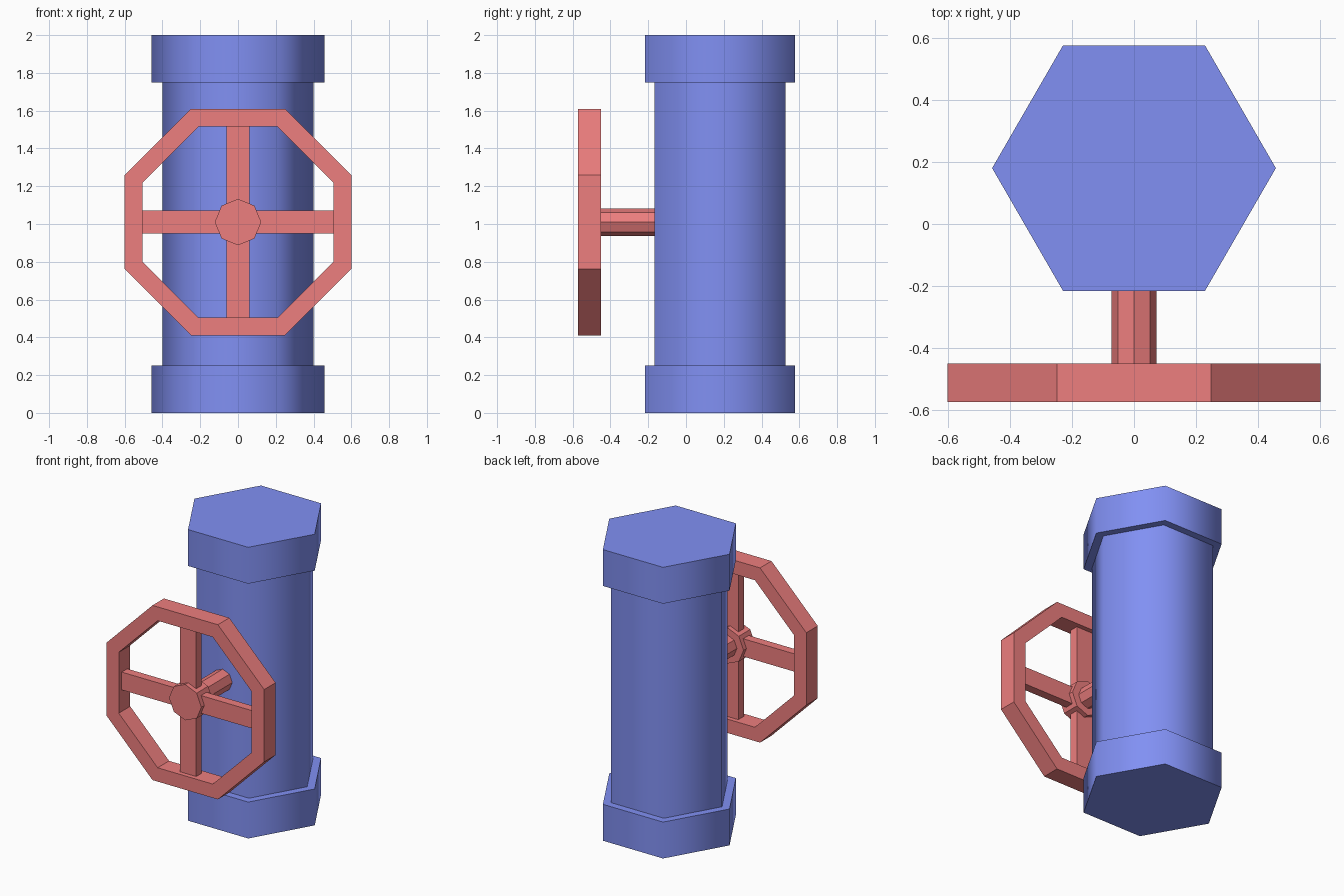
import bpy
from math import sin, cos, pi, radians

if "Cube" in bpy.data.objects:
    bpy.data.objects.remove(bpy.data.objects["Cube"])


def material(name, rgb):
    m = bpy.data.materials.new(name)
    m.diffuse_color = (*rgb, 1)
    m.use_nodes = True
    m.node_tree.nodes["Principled BSDF"].inputs["Base Color"].default_value = m.diffuse_color
    return m


BLUE = material("pipe_blue", (0.22, 0.28, 0.90))
RED = material("wheel_red", (0.85, 0.21, 0.21))
HUB_Z = 1.01


def build(name, verts, faces, mat):
    me = bpy.data.meshes.new(name)
    me.from_pydata(verts, [], faces)
    me.materials.append(mat)
    ob = bpy.data.objects.new(name, me)
    bpy.context.collection.objects.link(ob)
    return ob


def lathe(name, profile, sides, place, mat, phase=0.0, closed=False):
    """Sweep (radius, height) points around an axis; cap the ends or close into a ring."""
    verts = [place(r * cos(phase + 2 * pi * k / sides), r * sin(phase + 2 * pi * k / sides), h)
             for r, h in profile for k in range(sides)]
    n = len(profile)
    faces = []
    for i in range(n if closed else n - 1):
        a, b = i * sides, (i + 1) % n * sides
        for k in range(sides):
            j = (k + 1) % sides
            faces.append((a + k, a + j, b + j, b + k))
    if not closed:
        faces.append(tuple(reversed(range(sides))))
        faces.append(tuple(range((n - 1) * sides, n * sides)))
    return build(name, verts, faces, mat)


def upright(u, v, h):
    return (u, v + 0.18, h)


def along_y(u, v, h):  # axis runs towards the front
    return (u, -h, v + HUB_Z)


def box(name, size, centre, mat):
    verts = [tuple(c + s * d / 2 for c, s, d in zip(centre, size, (x, y, z)))
             for x in (-1, 1) for y in (-1, 1) for z in (-1, 1)]
    faces = [(0, 1, 3, 2), (4, 6, 7, 5), (0, 4, 5, 1), (2, 3, 7, 6), (0, 2, 6, 4), (1, 5, 7, 3)]
    return build(name, verts, faces, mat)


# Six-sided pipe with a flange at each end, smooth around, sharp at the steps
R, F = 0.40, 0.457
pipe = lathe("flanged_pipe", [(F, 0), (F, 0.25), (R, 0.25), (R, 1.75), (F, 1.75), (F, 2)],
             6, upright, BLUE)
pipe.data.shade_smooth()
pipe.data.set_sharp_from_angle(angle=radians(70))

# Octagonal handwheel rim
FRONT, BACK = 0.573, 0.449
ro, ri = 0.60 / cos(pi / 8), 0.505 / cos(pi / 8)
lathe("wheel_rim", [(ro, BACK), (ro, FRONT), (ri, FRONT), (ri, BACK)],
      8, along_y, RED, pi / 8, closed=True)

# Hub and stem
lathe("wheel_hub", [(0.123, BACK), (0.123, FRONT)], 8, along_y, RED)
lathe("valve_stem", [(0.073, 0.16), (0.073, BACK + 0.01)], 8, along_y, RED)

# Four spokes, thinner than the rim
for s, side in ((-1, "a"), (1, "b")):
    box("spoke_horizontal_" + side, (0.42, 0.06, 0.122), (s * 0.30, -0.511, HUB_Z), RED)
    box("spoke_vertical_" + side, (0.122, 0.06, 0.42), (0, -0.511, HUB_Z + s * 0.30), RED)
